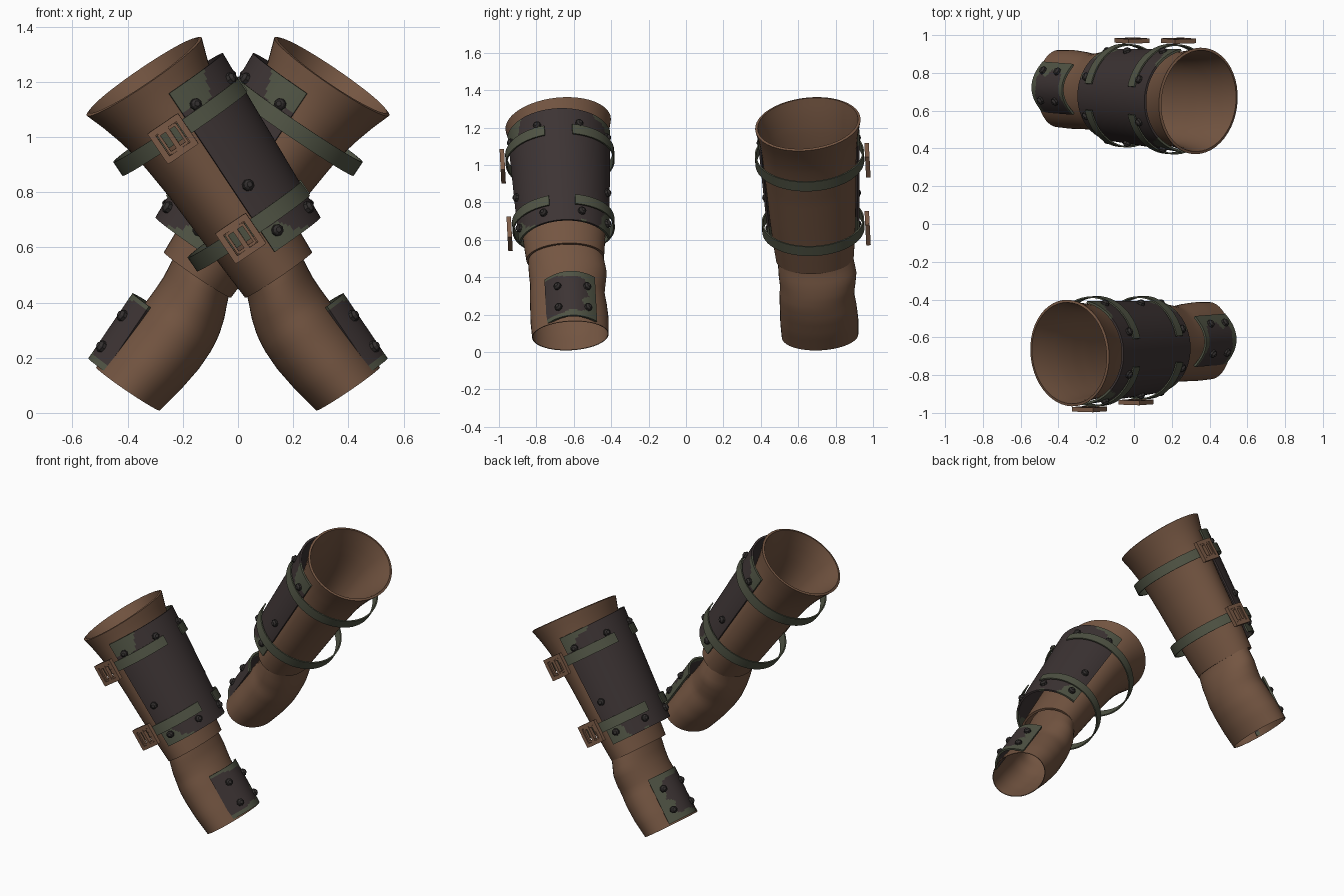
import bpy, bmesh, math
from mathutils import Matrix, Vector

if "Cube" in bpy.data.objects:
    bpy.data.objects.remove(bpy.data.objects["Cube"])


def material(name, rgb):
    m = bpy.data.materials.new(name)
    m.diffuse_color = (*rgb, 1)
    m.use_nodes = True
    m.node_tree.nodes["Principled BSDF"].inputs["Base Color"].default_value = m.diffuse_color
    return m


LEATHER = material("brown leather", (0.175, 0.092, 0.054))
DARK = material("dark plate", (0.046, 0.034, 0.034))
OLIVE = material("olive green", (0.080, 0.088, 0.058))
STUD = material("stud metal", (0.034, 0.030, 0.029))
BUCKLE = material("buckle tan", (0.205, 0.108, 0.064))


def lerp_table(table, t):
    """Interpolate rows (t, a, b, ...) of a profile."""
    for p, q in zip(table, table[1:]):
        if t <= q[0]:
            k = (t - p[0]) / (q[0] - p[0])
            return [a + (b - a) * k for a, b in zip(p[1:], q[1:])]
    return table[-1][1:]


def finish(name, bm, mats, matrix, thick=0.0, angle=40):
    me = bpy.data.meshes.new(name)
    bm.to_mesh(me)
    bm.free()
    me.transform(matrix)
    if matrix.determinant() < 0:
        me.flip_normals()
    for m in mats:
        me.materials.append(m)
    ob = bpy.data.objects.new(name, me)
    bpy.context.collection.objects.link(ob)
    bpy.ops.object.select_all(action='DESELECT')
    ob.select_set(True)
    bpy.context.view_layer.objects.active = ob
    if thick:
        mod = ob.modifiers.new("thickness", 'SOLIDIFY')
        mod.thickness = thick
        mod.offset = -1
        bpy.ops.object.modifier_apply(modifier=mod.name)
    bpy.ops.object.shade_smooth_by_angle(angle=math.radians(angle))
    return ob


def sheet(fn, nu, nv, closed=False, rule=None):
    """Grid surface from fn(u, v), u and v in 0..1; u may wrap round."""
    bm = bmesh.new()
    cols = nu if closed else nu + 1
    g = [[bm.verts.new(fn(i / nu, j / nv)) for i in range(cols)] for j in range(nv + 1)]
    for j in range(nv):
        for i in range(nu):
            k = (i + 1) % cols
            f = bm.faces.new((g[j][i], g[j][k], g[j + 1][k], g[j + 1][i]))
            if rule:
                f.material_index = rule((i + .5) / nu, (j + .5) / nv)
    return bm


# t along the arm, half depth, half width
SLEEVE = [(.478, .147, .208), (.60, .154, .220), (.75, .161, .231), (.95, .171, .241),
          (1.08, .183, .248), (1.18, .200, .255), (1.27, .225, .267), (1.347, .252, .283)]
# t, back of hand side, palm side, half width, sideways offset
HAND = [(-.006, -.163, .116, .205, .006), (.1, -.184, .112, .209, .006), (.2, -.196, .105, .205, .004),
        (.28, -.196, .100, .200, 0), (.34, -.188, .097, .202, .008),
        (.40, -.170, .097, .208, .010), (.47, -.140, .105, .203, .004), (.55, -.120, .115, .190, 0)]


def sleeve_pt(u, v):
    t = .478 + v * .869
    a, b = lerp_table(SLEEVE, t)
    w = 2 * math.pi * u
    y = b * math.sin(w)
    return (a * math.cos(w), y, t + .06 * y * v * v)


def hand_pt(u, v):
    t = -.006 + .556 * v
    lo, hi, b, off = lerp_table(HAND, t)
    w = 2 * math.pi * u
    return ((lo + hi) / 2 + (hi - lo) / 2 * math.cos(w), b * math.sin(w) + off, t)


def plate_size(t):
    k = (t - .565) / .692
    return .243 + .041 * k, .247 + .031 * k


def plate_pt(u, v):
    t = .565 + .692 * v
    a, b = plate_size(t)
    w = math.radians(80 * (2 * u - 1))
    return (a * math.cos(w), b * math.sin(w), t)


def plate_camo(u, v):
    """Olive patches creeping in from the corners."""
    x, z = 1 - abs(2 * u - 1), min(v, 1 - v)
    wave = .07 * math.sin(13 * u + 21 * v) + .05 * math.sin(31 * u - 17 * v)
    return 1 if .45 * x + 1.25 * z < .24 + wave else 0


def hand_plate_pt(u, v):
    y = 2 * u - 1
    return (.157 - .072 * y * y, .135 * y + .018, .004 + .286 * v)


def hand_camo(u, v):
    """Olive border along the far side and both ends."""
    wave = .05 * math.sin(14 * u + 9 * v) + .03 * math.sin(23 * v)
    far = (1 - u) < .20 + wave
    ends = min(v, (1 - v) * 1.2) < .07 + .16 * u * u + wave * u
    return 1 if far or ends else 0


def add_stud(bm, p, n):
    rot = Vector(n).to_track_quat('Z', 'Y').to_matrix().to_4x4()
    m = Matrix.Translation(Vector(p) + Vector(n).normalized() * .006) @ rot
    bmesh.ops.create_cone(bm, cap_ends=True, segments=8, radius1=.022, radius2=.022, depth=.014, matrix=m)
    m = m @ Matrix.Translation((0, 0, .012))
    bmesh.ops.create_cone(bm, cap_ends=True, segments=8, radius1=.019, radius2=.010, depth=.010, matrix=m)


def add_box(bm, c, size):
    m = Matrix.Translation(c) @ Matrix.Diagonal((*size, 1))
    bmesh.ops.create_cube(bm, size=1, matrix=m)


def gauntlet(tag, matrix, side):
    # flared forearm sleeve
    bm = sheet(sleeve_pt, 48, 24, closed=True)
    finish(tag + "_sleeve", bm, [LEATHER], matrix, .014)
    # glove body, open at the hand end
    bm = sheet(hand_pt, 40, 22, closed=True)
    finish(tag + "_glove", bm, [LEATHER], matrix, .004)
    # forearm and hand guards
    bm = sheet(plate_pt, 64, 56, rule=plate_camo)
    finish(tag + "_forearm_plate", bm, [DARK, OLIVE], matrix, .012)
    bm = sheet(hand_plate_pt, 40, 36, rule=hand_camo)
    finish(tag + "_hand_plate", bm, [DARK, OLIVE], matrix, .012)
    # studs on both guards
    bm = bmesh.new()
    for t, angles in ((1.17, (24, 68)), (.82, (68,)), (.625, (24, 68))):
        a, b = plate_size(t)
        for deg in angles:
            for sgn in (-1, 1):
                w = math.radians(deg * sgn)
                add_stud(bm, (a * math.cos(w), b * math.sin(w), t),
                         (math.cos(w) / a, math.sin(w) / b, 0))
    for t in (.07, .205):
        for y in (-.48, .66):
            add_stud(bm, (.155 - .072 * y * y, .135 * y + .018, t), (.135, .144 * y, 0))
    finish(tag + "_studs", bm, [STUD], matrix, angle=30)
    # straps, open in the middle of the plate, each with a buckle
    for label, t, s0, a, b in (("upper", 1.123, .011, .278, .292), ("lower", .685, .014, .252, .274)):
        def strap_pt(u, v):
            w = math.radians(15 + 330 * u)
            return (s0 + a * math.cos(w), b * math.sin(w), t - .03 + .06 * v)
        bm = sheet(strap_pt, 56, 1)
        finish(f"{tag}_{label}_strap", bm, [OLIVE], matrix, .008)
        bm = bmesh.new()
        c, y, tk, tb = -.031, side * (b + .016), .024, t - .008
        for d in (-.056, .056):
            add_box(bm, (c + d, y, tb), (.022, tk, .132))
            add_box(bm, (c, y, tb + d), (.116, tk, .022))
        add_box(bm, (c, y, tb), (.018, tk, .112))
        # inner prong frame
        for d in (-.036, .036):
            add_box(bm, (c + d, y, tb), (.010, tk * .7, .084))
            add_box(bm, (c, y, tb + d * 1.1), (.072, tk * .7, .010))
        finish(f"{tag}_{label}_buckle", bm, [BUCKLE], matrix, angle=20)


# the pair cross each other: the second is mirrored, its buckles facing backwards
lean = Matrix.Rotation(math.radians(3), 4, 'X') @ Matrix.Rotation(math.radians(-34.1), 4, 'Y')
gauntlet("front", Matrix.Translation((.415, -.625, .105)) @ lean, -1)
gauntlet("back", Matrix.Translation((-.415, .71, .105)) @ Matrix.Scale(-1, 4, (1, 0, 0)) @ lean, 1)
